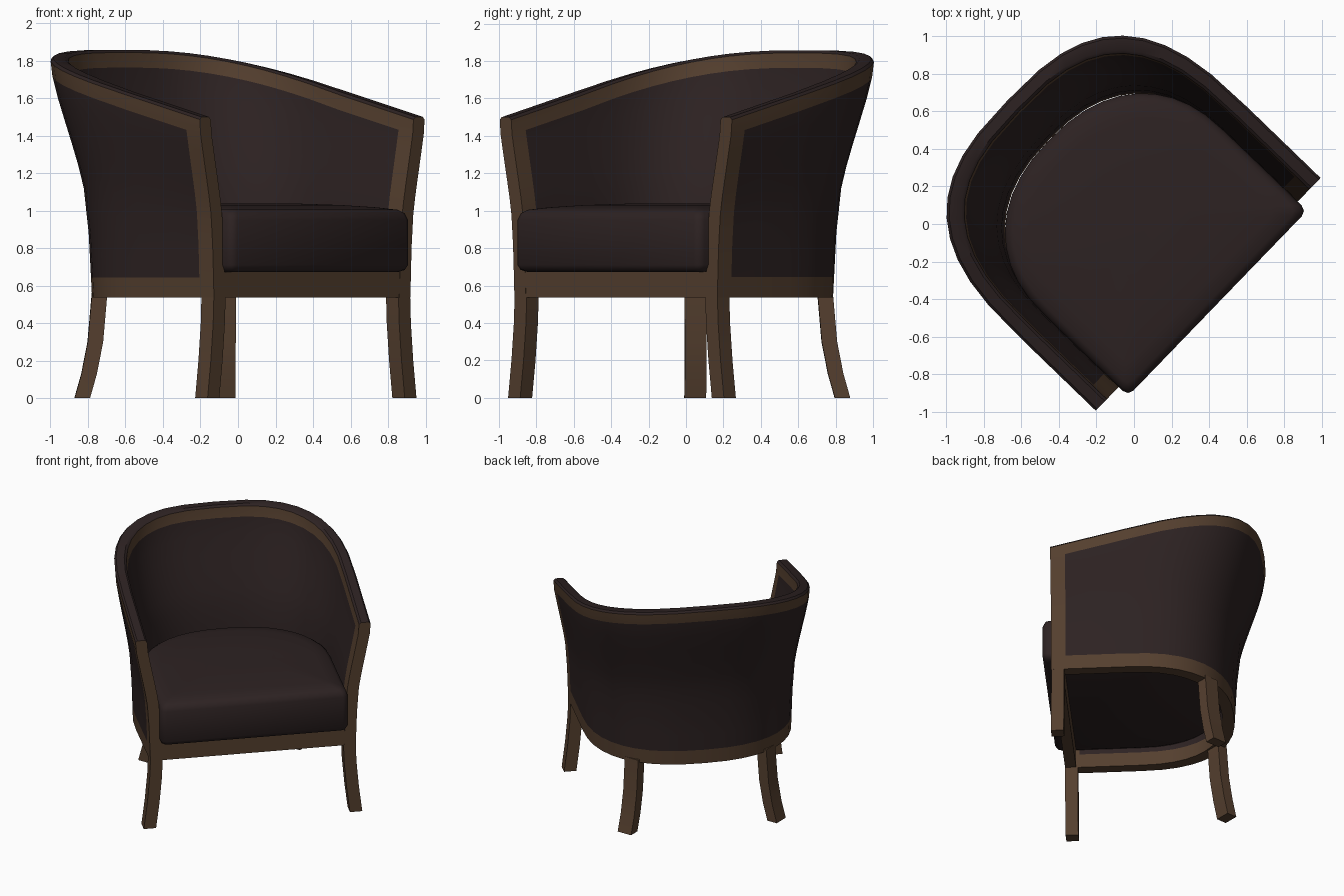
import bpy, bmesh, math
from mathutils import Matrix

if "Cube" in bpy.data.objects:
    bpy.data.objects.remove(bpy.data.objects["Cube"])

# The chair faces the +x -y corner
TURN = Matrix.Rotation(math.radians(46), 4, 'Z') @ Matrix.Translation((0.005, 0, 0))
FRONT, BOTTOM, THICK = -0.545, 0.536, 0.085


def material(name, rgb):
    m = bpy.data.materials.new(name)
    m.diffuse_color = (*rgb, 1)
    m.use_nodes = True
    m.node_tree.nodes["Principled BSDF"].inputs["Base Color"].default_value = m.diffuse_color
    return m


WOOD = material("brown wood", (0.090, 0.050, 0.028))
FABRIC = material("dark fabric", (0.026, 0.016, 0.016))


def finish(name, bm, mats, smooth=40):
    bmesh.ops.recalc_face_normals(bm, faces=bm.faces)
    bm.transform(TURN)
    me = bpy.data.meshes.new(name)
    bm.to_mesh(me)
    bm.free()
    for m in mats:
        me.materials.append(m)
    ob = bpy.data.objects.new(name, me)
    bpy.context.collection.objects.link(ob)
    bpy.ops.object.select_all(action='DESELECT')
    ob.select_set(True)
    bpy.context.view_layer.objects.active = ob
    bpy.ops.object.shade_smooth_by_angle(angle=math.radians(smooth))
    return ob


def outline(w, back, n, front, segs=20):
    """U-shaped plan: straight sides and a superelliptic back, right to left."""
    side = [(w, y) for y in (front, front + 0.105, front * 0.5)]
    arc = []
    for i in range(segs + 1):
        a = math.pi * i / segs
        c, s = math.cos(a), max(math.sin(a), 0)
        arc.append((math.copysign(abs(c) ** (2 / n), c) * w, s ** (2 / n) * back))
    return side + arc + [(-x, y) for x, y in reversed(side)]


FLARE = [(0, 0), (0.27, 0.08), (0.46, 0.20), (0.575, 0.36), (0.727, 0.63), (0.9, 0.93), (1, 1)]


def flare(t):
    for (a, fa), (b, fb) in zip(FLARE, FLARE[1:]):
        if t <= b:
            return fa + (fb - fa) * (t - a) / (b - a)
    return 1


def wall_plan(t, inset):
    g = flare(t)
    return outline(0.754 + 0.11 * g - inset, 0.723 + 0.222 * g - inset, 2.4 + 0.46 * g, FRONT)


# Wraparound back: flaring wall with wood borders and an upholstered rim
rim = [1.50 + 0.24 * (y - FRONT) for x, y in wall_plan(1, 0)]
cols = len(rim)
MID = 9
rows = [(0.0, 0.0, 0.0)]                                  # (fraction, offset, crown inset)
rows += [(i / MID, 0.0, 0.0) for i in range(MID + 1)]
rows += [(1, 0.08, 0.0), (1, 0.094, 0.014)]


def row_z(k, top):
    if k == 0:
        return BOTTOM
    f, off, _ = rows[k]
    return 0.645 + (top - 0.094 - 0.645) * f + off


bm = bmesh.new()
outer, inner = [], []
for k, (f, off, crown) in enumerate(rows):
    for grid, inset in ((outer, crown), (inner, THICK - crown)):
        line = []
        for c in range(cols):
            z = row_z(k, rim[c])
            t = (z - BOTTOM) / (rim[c] - BOTTOM)
            x, y = wall_plan(t, inset)[c]
            line.append(bm.verts.new((x, y, z)))
        grid.append(line)
last = len(rows) - 1
for k in range(last):
    for c in range(cols - 1):
        border = k in (0, last - 2) or c in (0, cols - 2)
        for g in (outer, inner):
            face = bm.faces.new((g[k][c], g[k][c + 1], g[k + 1][c + 1], g[k + 1][c]))
            face.material_index = 0 if border and k != last - 1 else 1
    for c in (0, cols - 1):
        bm.faces.new((outer[k][c], outer[k + 1][c], inner[k + 1][c], inner[k][c]))
for k in (0, last):
    for c in range(cols - 1):
        face = bm.faces.new((outer[k][c], outer[k][c + 1], inner[k][c + 1], inner[k][c]))
        face.material_index = 1 if k else 0
finish("wraparound_back", bm, [WOOD, FABRIC])


def stacked(name, rings, mat, smooth=40):
    """Skin a stack of closed rings and cap both ends."""
    bm = bmesh.new()
    loops = [[bm.verts.new(p) for p in ring] for ring in rings]
    for a, b in zip(loops, loops[1:]):
        for i in range(len(a)):
            j = (i + 1) % len(a)
            bm.faces.new((a[i], a[j], b[j], b[i]))
    bm.faces.new(loops[0])
    bm.faces.new(loops[-1])
    return finish(name, bm, [mat], smooth)


def cushion_ring(inset, z):
    w, f, r = 0.687 - inset, -0.615 + inset, 0.04
    pts = outline(w, 0.637 - inset, 2.3, f + r)
    corner = [(w - r * (1 - math.cos(a)), f + r - r * math.sin(a))
              for a in (math.pi / 2, math.pi / 4)]
    pts = corner + pts + [(-x, y) for x, y in reversed(corner)]
    return [(x, y, z) for x, y in pts]


# Seat cushion with rounded edges and a slight dome; its underside shows from below
stacked("seat_cushion", [cushion_ring(*p) for p in (
    (0.04, 0.672), (0.012, 0.684), (0, 0.71), (0, 0.95), (0.012, 0.985), (0.04, 1.005),
    (0.12, 1.018), (0.25, 1.03), (0.42, 1.038))], FABRIC, 60)


def bar(name, path, hx, hy, angle=0, sx=1):
    """Rectangular bar along a path of section centres, mirrored by sx."""
    c, s = math.cos(angle), math.sin(angle)
    rings = [[(sx * (px + a * hx * c - b * hy * s), py + a * hx * s + b * hy * c, pz)
              for a, b in ((-1, -1), (1, -1), (1, 1), (-1, 1))] for px, py, pz in path]
    stacked(name, rings, WOOD, 25)


# Front rail
bar("front_rail", [(0, -0.504, BOTTOM), (0, -0.504, 0.674)], 0.672, 0.04)

# Splayed legs
for side, sx in (("left", 1), ("right", -1)):
    bar("front_leg_" + side, [(-0.757, -0.498, 0), (-0.732, -0.498, 0.2),
        (-0.714, -0.498, 0.4), (-0.708, -0.498, 0.56)], 0.045, 0.046, 0, sx)
    bar("rear_leg_" + side, [(-0.547, 0.632, 0), (-0.520, 0.607, 0.13), (-0.497, 0.583, 0.3),
        (-0.482, 0.566, 0.56)], 0.041, 0.058, math.radians(-45), sx)
